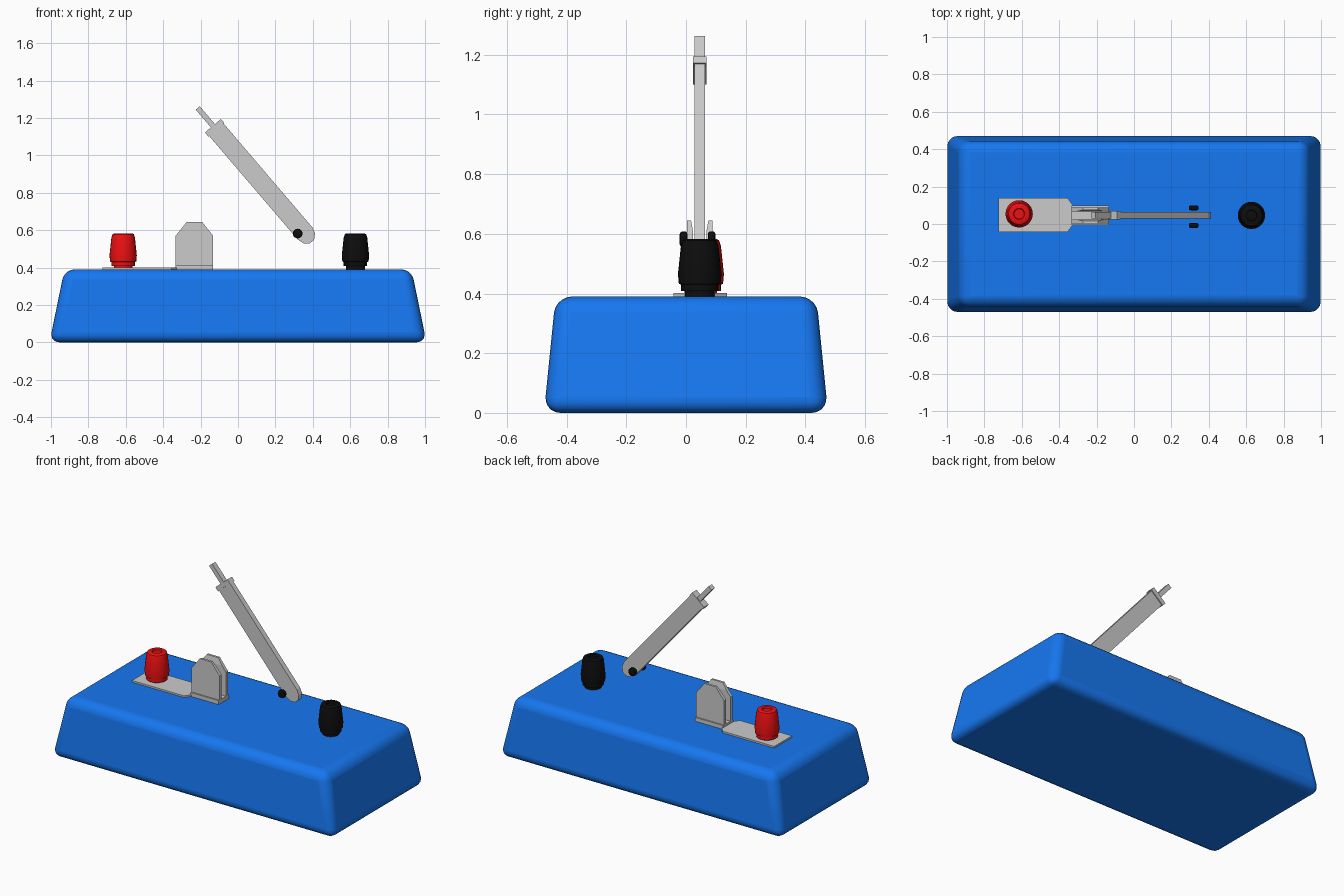
import bpy, bmesh, math
from mathutils import Vector

if "Cube" in bpy.data.objects:
    bpy.data.objects.remove(bpy.data.objects["Cube"])

YC = 0.046  # y of the switch centre line


def material(name, rgb):
    m = bpy.data.materials.new(name)
    m.diffuse_color = (*rgb, 1)
    m.use_nodes = True
    m.node_tree.nodes["Principled BSDF"].inputs["Base Color"].default_value = m.diffuse_color
    return m


BLUE = material("blue", (0.008, 0.185, 0.88))
RED = material("red", (0.85, 0.005, 0.006))
BLACK = material("black", (0.004, 0.004, 0.004))


def finish(name, bm, mat=None, bevel=0, segments=4, smooth=False):
    bmesh.ops.recalc_face_normals(bm, faces=bm.faces)
    me = bpy.data.meshes.new(name)
    bm.to_mesh(me)
    bm.free()
    ob = bpy.data.objects.new(name, me)
    bpy.context.collection.objects.link(ob)
    if mat:
        me.materials.append(mat)
    if bevel:
        mod = ob.modifiers.new("bevel", "BEVEL")
        mod.width, mod.segments = bevel, segments
    if smooth:
        bpy.ops.object.select_all(action='DESELECT')
        ob.select_set(True)
        bpy.context.view_layer.objects.active = ob
        bpy.ops.object.shade_smooth_by_angle(angle=math.radians(35))
    return ob


def loft(name, rings, **kw):
    """Join rings of equal length into a capped solid."""
    bm = bmesh.new()
    vs = [[bm.verts.new(p) for p in r] for r in rings]
    n = len(vs[0])
    for a, b in zip(vs, vs[1:]):
        for i in range(n):
            j = (i + 1) % n
            bm.faces.new((a[i], a[j], b[j], b[i]))
    bm.faces.new(vs[0])
    bm.faces.new(vs[-1])
    return finish(name, bm, **kw)


def rect(hx, hy, z, cx=0, cy=0):
    return [(cx + sx * hx, cy + sy * hy, z) for sx, sy in ((-1, -1), (1, -1), (1, 1), (-1, 1))]


def lathe(name, profile, x, y, mat, n=24):
    rings = [[(x + r * math.cos(math.tau * i / n), y + r * math.sin(math.tau * i / n), z)
              for i in range(n)] for r, z in profile]
    return loft(name, rings, mat=mat, smooth=True)


# Tapered rounded base
loft("base", [rect(1.008, 0.476, 0), rect(0.928, 0.437, 0.39)],
     mat=BLUE, bevel=0.055, segments=5, smooth=True)

# Binding posts with a dimple in the top
post = [(0.05, 0.385), (0.05, 0.408), (0.063, 0.408), (0.063, 0.43), (0.07, 0.432),
        (0.073, 0.465), (0.063, 0.56), (0.057, 0.578), (0.05, 0.582),
        (0.03, 0.582), (0.027, 0.572), (0.015, 0.572)]
lathe("red_terminal", post, -0.614, 0.054, RED)
lathe("black_terminal", post, 0.628, YC, BLACK)

# Contact strip under the red terminal, with a narrowing neck
strip = [(-0.724, -0.09), (-0.355, -0.09), (-0.325, -0.05),
         (-0.325, 0.05), (-0.355, 0.09), (-0.724, 0.09)]
loft("contact_strip", [[(x, YC + 0.002 + y, z) for x, y in strip] for z in (0.385, 0.401)])

# Spring clip: foot and two mirrored jaws, each level (z, half x, outer and inner offset)
loft("clip_foot", [rect(0.1, 0.052, z, -0.233, YC) for z in (0.385, 0.415)])
levels = [(0.41, 0.1, 0.043, 0.022), (0.57, 0.1, 0.043, 0.022),
          (0.605, 0.072, 0.043, 0.022), (0.645, 0.041, 0.043, 0.029)]
for side, label in ((-1, "front"), (1, "back")):
    loft(label + "_jaw", [rect(hx, (out - inn) / 2, z, -0.233, YC + side * (out + inn) / 2)
                          for z, hx, out, inn in levels])

# Raised blade, drawn in coordinates along and across its axis
origin, along, across = Vector((0.358, 0.583)), Vector((-0.65, 0.76)), Vector((0.76, 0.65))


def blade_part(name, outline, half):
    pts = [origin + along * d + across * p for d, p in outline]
    return loft(name, [[(p.x, y, p.y) for p in pts] for y in (YC - half, YC + half)])


def bar(d0, d1, w):
    return [(d0, -w), (d1, -w), (d1, w), (d0, w)]


blade_part("blade", [(0.735, 0.051), (0.0, 0.051), (-0.035, 0.041), (-0.058, 0.015),
                     (-0.058, -0.015), (-0.035, -0.041), (0.0, -0.051), (0.735, -0.051)], 0.017)
blade_part("blade_cap", bar(0.728, 0.757, 0.056), 0.023)
blade_part("handle_rod", bar(0.74, 0.882, 0.014), 0.017)

# Rounded pivot knobs either side of the blade
for side, label in ((-1, "front"), (1, "back")):
    rings = []
    for r, off in ((0.017, 0.034), (0.024, 0.037), (0.026, 0.041),
                   (0.026, 0.052), (0.024, 0.057), (0.017, 0.06)):
        rings.append([(0.319 + r * math.cos(math.tau * i / 16), 0.039 + side * off,
                       0.582 + r * math.sin(math.tau * i / 16)) for i in range(16)])
    loft(label + "_pivot_knob", rings, mat=BLACK, smooth=True)
